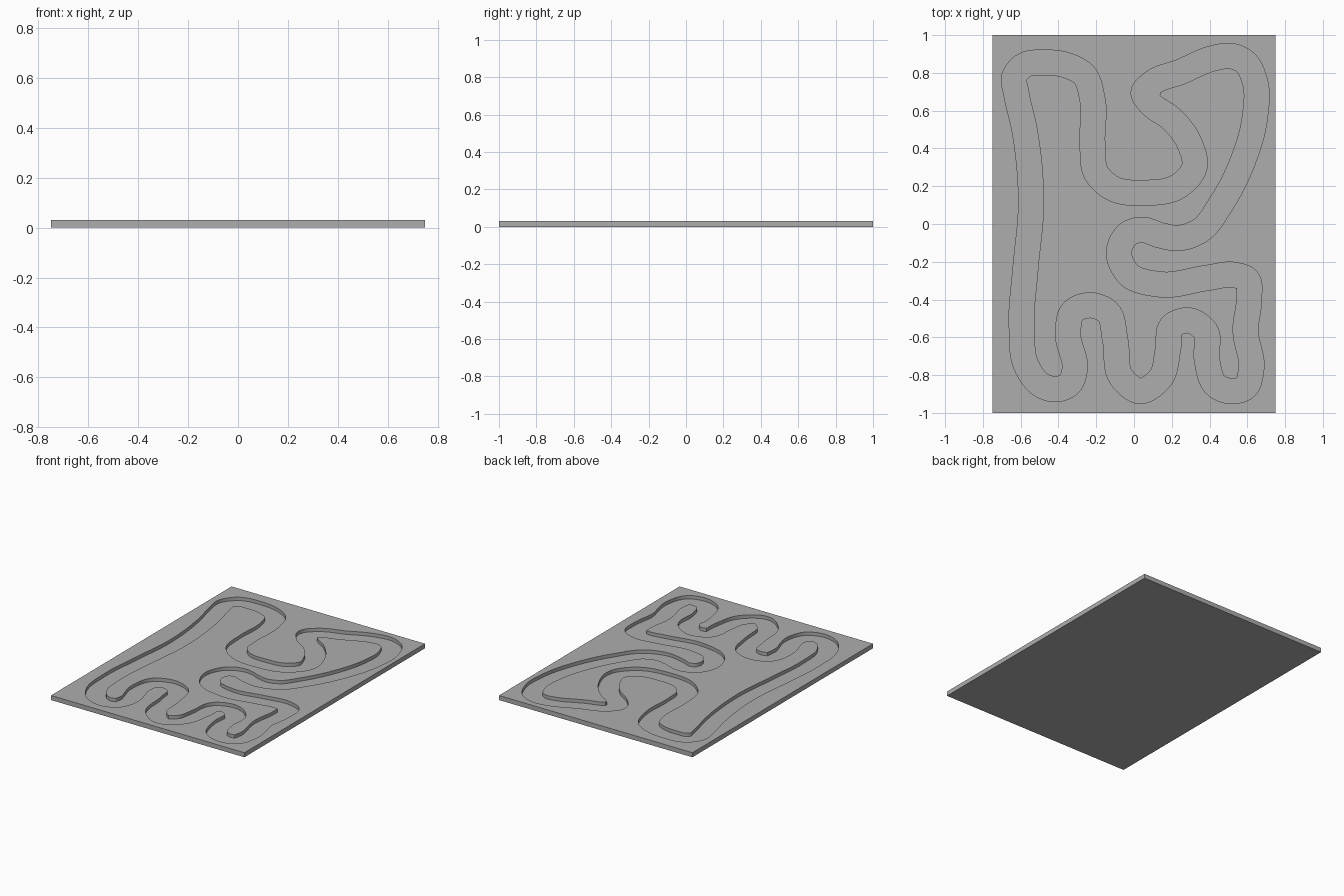
import bpy, bmesh
from mathutils import Vector, kdtree

if "Cube" in bpy.data.objects:
    bpy.data.objects.remove(bpy.data.objects["Cube"])

HEIGHT = 0.032      # slab thickness
FLOOR = 0.008       # height of the groove floor
HALF_WIDTH = 0.066  # half the groove width
STEPS = 8           # samples per path segment

# Centreline of the closed winding groove
PATH = [Vector(p) for p in [
    (-.635, .775), (-.59, .835), (-.465, .855), (-.355, .84), (-.265, .79),
    (-.22, .66), (-.22, .42), (-.20, .27), (-.115, .19), (.06, .165),
    (.235, .20), (.32, .30), (.29, .435), (.20, .555), (.085, .64),
    (.05, .695), (.095, .745), (.245, .805), (.43, .88), (.51, .89),
    (.585, .86), (.64, .755), (.64, .565), (.575, .33), (.46, .105),
    (.35, -.035), (.23, -.075), (.14, -.06), (.035, -.03), (-.035, -.055),
    (-.08, -.15), (-.03, -.265), (.14, -.32), (.39, -.285), (.535, -.27),
    (.60, -.295), (.61, -.385), (.59, -.56), (.62, -.78), (.59, -.865),
    (.515, -.885), (.44, -.86), (.385, -.715), (.38, -.57), (.29, -.51),
    (.20, -.54), (.18, -.665), (.14, -.815), (.03, -.885), (-.065, -.815),
    (-.10, -.61), (-.14, -.465), (-.235, -.43), (-.325, -.465), (-.35, -.57),
    (-.315, -.78), (-.34, -.845), (-.42, -.875), (-.495, -.85), (-.565, -.76),
    (-.595, -.53), (-.575, -.24), (-.545, .105), (-.58, .50), (-.625, .70)]]


def path_tangent(i):
    a, b, c = PATH[i - 1], PATH[i], PATH[(i + 1) % len(PATH)]
    d0, d1 = (b - a).length, (c - b).length
    return ((b - a) / d0 * d1 + (c - b) / d1 * d0) / (d0 + d1)


def sample_path():
    """Smooth closed curve as (point, unit normal) pairs."""
    out = []
    for i, p in enumerate(PATH):
        j = (i + 1) % len(PATH)
        q = PATH[j]
        h = (q - p).length
        m, n = path_tangent(i) * h, path_tangent(j) * h
        for k in range(STEPS):
            t = k / STEPS
            pos = (p * (2*t**3 - 3*t**2 + 1) + m * (t**3 - 2*t**2 + t)
                   + q * (3*t**2 - 2*t**3) + n * (t**3 - t**2))
            d = (p * (6*t*t - 6*t) + m * (3*t*t - 4*t + 1)
                 + q * (6*t - 6*t*t) + n * (3*t*t - 2*t)).normalized()
            out.append((pos, Vector((-d.y, d.x))))
    return out


samples = sample_path()
tree = kdtree.KDTree(len(samples))
for i, (pos, _) in enumerate(samples):
    tree.insert(pos.to_3d(), i)
tree.balance()


def offset_loop(side):
    """Parallel curve, trimmed where tight bends would fold it over."""
    pts = []
    for pos, nor in samples:
        p = pos + nor * HALF_WIDTH * side
        clear = tree.find(p.to_3d())[2] > HALF_WIDTH - 1e-5
        if clear and (not pts or (p - pts[-1]).length > 0.002):
            pts.append(p)
    if (pts[0] - pts[-1]).length < 0.002:
        pts.pop()
    return pts


bm = bmesh.new()


def ring(pts, z):
    vs = [bm.verts.new((p[0], p[1], z)) for p in pts]
    return vs, [bm.edges.new((vs[i - 1], vs[i])) for i in range(len(vs))]


def wall(a, b):
    for i in range(len(a)):
        bm.faces.new((a[i - 1], a[i], b[i], b[i - 1]))


def fill(*edge_loops):
    bmesh.ops.triangle_fill(bm, use_beauty=True, use_dissolve=False,
                            edges=[e for loop in edge_loops for e in loop],
                            normal=(0, 0, 1))


rect = [(-.75, -1), (.75, -1), (.75, 1), (-.75, 1)]
outer, inner = offset_loop(1), offset_loop(-1)
base_v, base_e = ring(rect, 0)
rim_v, rim_e = ring(rect, HEIGHT)
out_top_v, out_top_e = ring(outer, HEIGHT)
out_low_v, out_low_e = ring(outer, FLOOR)
in_top_v, in_top_e = ring(inner, HEIGHT)
in_low_v, in_low_e = ring(inner, FLOOR)

bm.faces.new(base_v)            # underside
wall(base_v, rim_v)             # slab sides
fill(rim_e, out_top_e)          # top around the groove
wall(out_low_v, out_top_v)      # outer groove wall
fill(out_low_e, in_low_e)       # groove floor
wall(in_low_v, in_top_v)        # inner groove wall
fill(in_top_e)                  # raised island top
bmesh.ops.recalc_face_normals(bm, faces=bm.faces)

mesh = bpy.data.meshes.new("grooved_slab")
bm.to_mesh(mesh)
bm.free()
slab = bpy.data.objects.new("grooved_slab", mesh)
bpy.context.collection.objects.link(slab)

grey = bpy.data.materials.new("plain_grey")
grey.diffuse_color = (0.42, 0.42, 0.42, 1)
grey.use_nodes = True
grey.node_tree.nodes["Principled BSDF"].inputs["Base Color"].default_value = grey.diffuse_color
mesh.materials.append(grey)

bpy.context.view_layer.objects.active = slab
slab.select_set(True)
bpy.ops.object.shade_smooth_by_angle(angle=0.6)
